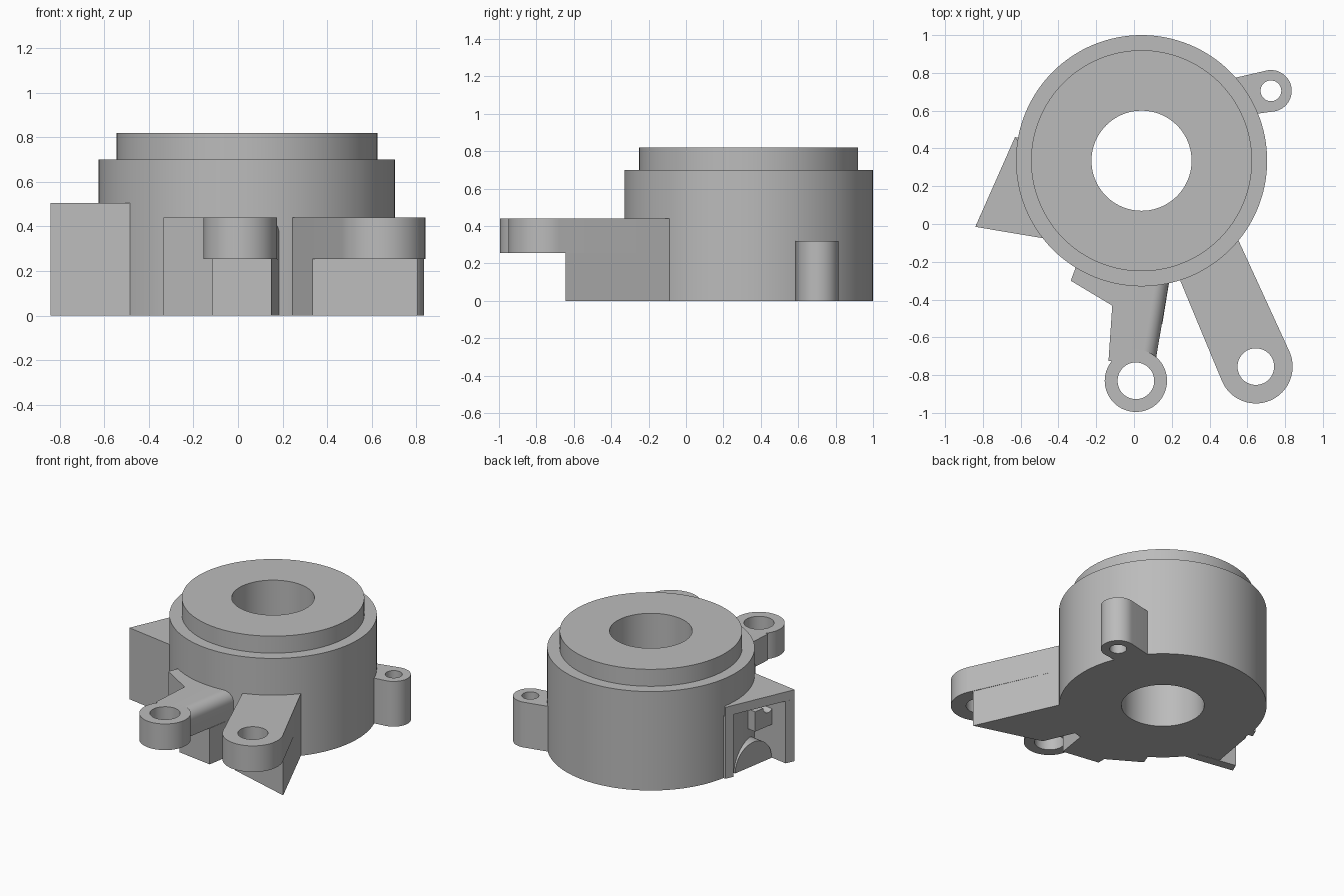
import bpy, bmesh
from math import cos, sin, radians, pi
from mathutils import Matrix, Vector

if "Cube" in bpy.data.objects:
    bpy.data.objects.remove(bpy.data.objects["Cube"], do_unlink=True)

grey = bpy.data.materials.new("plain grey")
grey.use_nodes = True
grey.diffuse_color = (0.5, 0.5, 0.5, 1)
grey.node_tree.nodes["Principled BSDF"].inputs["Base Color"].default_value = grey.diffuse_color


def arc(cx, cy, r, a0, a1, n=32):
    """Points on an arc, angles in degrees."""
    angles = [radians(a0 + (a1 - a0) * i / n) for i in range(n + 1)]
    return [(cx + r * cos(a), cy + r * sin(a)) for a in angles]


def finish(name, bm, matrix=None):
    bmesh.ops.recalc_face_normals(bm, faces=bm.faces)
    mesh = bpy.data.meshes.new(name)
    bm.to_mesh(mesh)
    bm.free()
    mesh.materials.append(grey)
    obj = bpy.data.objects.new(name, mesh)
    if matrix:
        obj.matrix_world = matrix
    bpy.context.collection.objects.link(obj)
    bpy.ops.object.select_all(action='DESELECT')
    obj.select_set(True)
    bpy.context.view_layer.objects.active = obj
    bpy.ops.object.shade_smooth_by_angle(angle=radians(30))
    return obj


def prism(name, outline, z0, z1, hole=None, matrix=None, round_edge=None):
    """Extruded outline with an optional hole and an optional rounded top edge."""
    bm = bmesh.new()
    edges = []
    for loop in [outline] + ([hole] if hole else []):
        vs = [bm.verts.new((x, y, z0)) for x, y in loop]
        edges += [bm.edges.new((v, vs[i - 1])) for i, v in enumerate(vs)]
    if hole:
        bmesh.ops.triangle_fill(bm, edges=edges, use_beauty=True)
    else:
        bm.faces.new(vs)
    ext = bmesh.ops.extrude_face_region(bm, geom=list(bm.faces))
    top = [g for g in ext["geom"] if isinstance(g, bmesh.types.BMVert)]
    bmesh.ops.translate(bm, vec=(0, 0, z1 - z0), verts=top)
    bmesh.ops.recalc_face_normals(bm, faces=bm.faces)
    if round_edge:
        test, radius = round_edge
        chosen = [e for e in bm.edges if all(test(v.co) for v in e.verts)]
        bmesh.ops.bevel(bm, geom=chosen, offset=radius, segments=8,
                        profile=0.5, affect='EDGES')
    return finish(name, bm, matrix)


def lathe(name, cx, cy, profile, steps=96):
    """Closed (radius, height) profile turned about a vertical axis."""
    bm = bmesh.new()
    vs = [bm.verts.new((r, 0, z)) for r, z in profile]
    edges = [bm.edges.new((v, vs[i - 1])) for i, v in enumerate(vs)]
    bmesh.ops.spin(bm, geom=vs + edges, cent=(0, 0, 0), axis=(0, 0, 1),
                   angle=2 * pi, steps=steps, use_merge=True)
    bmesh.ops.remove_doubles(bm, verts=bm.verts, dist=1e-4)
    return finish(name, bm, Matrix.Translation((cx, cy, 0)))


# Stepped round housing with a through bore
lathe("housing", 0.04, 0.335, [(0.265, 0), (0.665, 0), (0.665, 0.7),
                               (0.585, 0.7), (0.585, 0.82), (0.265, 0.82)], 128)

# Small rear ear
prism("rear_ear", [(0.48, 0.62), (0.66, 0.585)] + arc(0.725, 0.705, 0.11, -80, 104)
      + [(0.54, 0.775), (0.45, 0.75)], 0, 0.32, arc(0.725, 0.705, 0.055, 0, 348, 29))

# Large mounting arm: full-length upper part, shorter base cut at a slant
prism("large_arm", [(0.42, -0.07), (0.55, -0.08)][::-1] + [(0.245, -0.3)]
      + arc(0.645, -0.755, 0.195, 203.5, 383.5), 0.255, 0.44,
      arc(0.645, -0.755, 0.097, 0, 352, 44))
prism("large_arm_base", [(0.42, -0.07), (0.245, -0.3), (0.335, -0.51),
                         (0.805, -0.645), (0.55, -0.08)], 0, 0.255)

# Middle arm with an end ring, a rounded right edge and a side bracket
lathe("middle_ring", 0.01, -0.83, [(0.097, 0.255), (0.165, 0.255),
                                   (0.165, 0.44), (0.097, 0.44)], 64)
prism("middle_arm", [(-0.11, -0.22), (-0.115, -0.43), (-0.135, -0.725),
                     (0.115, -0.72), (0.2, -0.22)], 0.255, 0.44,
      round_edge=(lambda c: c.x > 0.1 and c.z > 0.43, 0.07))
prism("middle_arm_base", [(-0.11, -0.22), (-0.115, -0.49), (0.15, -0.53),
                          (0.2, -0.22)], 0, 0.255)
prism("side_bracket", [(-0.29, -0.18), (-0.335, -0.3), (-0.085, -0.45),
                       (-0.02, -0.22)], 0, 0.44)

# Wedge-shaped side box: roof, front wall and rear post around an open pocket
prism("box_roof", [(-0.63, 0.46), (-0.84, -0.015), (-0.44, -0.082), (-0.5, 0.3)], 0.44, 0.505)
prism("box_front_wall", [(-0.84, -0.015), (-0.44, -0.082), (-0.45, -0.015),
                         (-0.813, 0.047)], 0, 0.44)
prism("box_rear_post", [(-0.63, 0.46), (-0.655, 0.404), (-0.58, 0.39), (-0.58, 0.45)], 0, 0.44)

# Pocket details, built on a plane facing out of the pocket
out = Vector((-0.986, 0.164, 0))
up = Vector((0, 0, 1))
frame = Matrix((up.cross(out), up, out)).transposed().to_4x4()
frame.translation = (-0.663, 0.193, 0)
prism("pocket_half_round", arc(0, 0, 0.167, 0, 180), -0.2, 0, matrix=frame)
prism("pocket_saddle", [(0.015, 0.375), (0.015, 0.235), (0.2, 0.235), (0.2, 0.375)]
      + arc(0.135, 0.375, 0.045, 0, -180, 16), -0.2, 0, matrix=frame)
